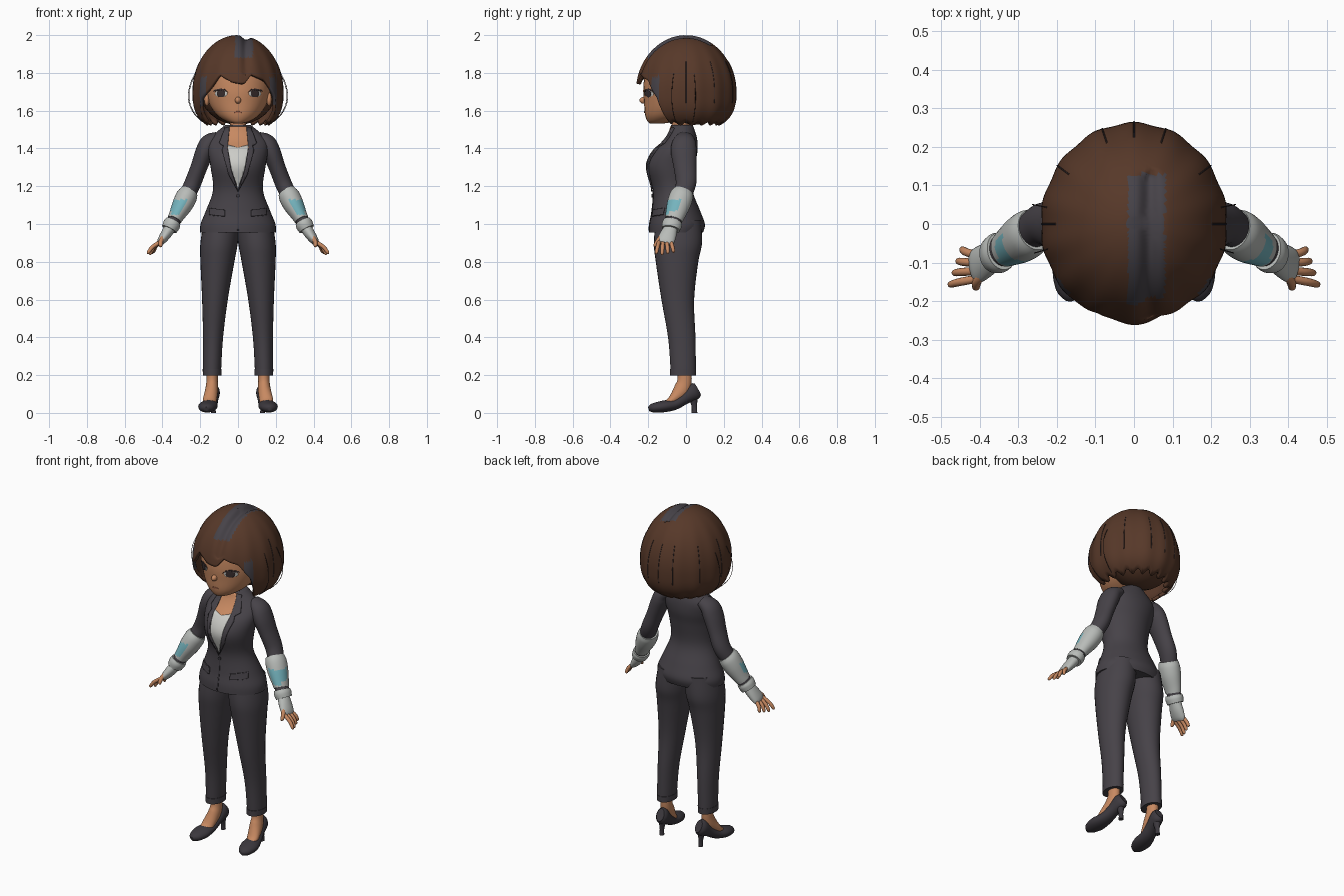
import bpy, bmesh, math
from mathutils import Vector
from mathutils.bvhtree import BVHTree

if "Cube" in bpy.data.objects:
    bpy.data.objects.remove(bpy.data.objects["Cube"])


def material(name, r, g, b):
    m = bpy.data.materials.new(name)
    m.use_nodes = True
    m.diffuse_color = (r, g, b, 1)
    m.node_tree.nodes["Principled BSDF"].inputs["Base Color"].default_value = (r, g, b, 1)
    return m


SKIN = material("skin", .57, .25, .12)
HAIR = material("brown hair", .095, .04, .022)
SUIT = material("charcoal suit", .062, .055, .065)
SHOE = material("dark shoe", .045, .04, .048)
SHIRT = material("shirt white", .60, .60, .57)
ARMOUR = material("pale grey armour", .48, .50, .48)
GLOW = material("cyan panel", .18, .46, .52)
DARK = material("eye dark", .045, .03, .03)
LIP = material("lip", .42, .15, .08)
X, Y, Z = Vector((1, 0, 0)), Vector((0, 1, 0)), Vector((0, 0, 1))


def finish(name, bm, mats, mirror=False, angle=50):
    me = bpy.data.meshes.new(name)
    bmesh.ops.recalc_face_normals(bm, faces=bm.faces)
    bm.to_mesh(me)
    bm.free()
    for m in mats:
        me.materials.append(m)
    for p in me.polygons:
        p.use_smooth = True
    me.set_sharp_from_angle(angle=math.radians(angle))
    ob = bpy.data.objects.new(name, me)
    bpy.context.collection.objects.link(ob)
    if mirror:
        ob.modifiers.new("Mirror", 'MIRROR').use_mirror_merge = False
    return ob


def spline(secs, steps):
    # Catmull-Rom interpolation of centre and radii
    out = []
    for i in range(len(secs) - 1):
        a, b, c, d = (secs[min(max(k, 0), len(secs) - 1)] for k in range(i - 1, i + 3))
        for s in range(steps):
            t = s / steps
            out.append([.5 * (2 * q + (r - p) * t + (2 * p - 5 * q + 4 * r - w) * t * t
                              + (3 * q - p - 3 * r + w) * t ** 3)
                        for p, q, r, w in zip(a, b, c, d)])
    return out + [list(secs[-1])]


def loft(name, secs, mats, ref=None, mirror=False, n=28, steps=5, rule=None):
    # ref None: level rings; otherwise rings follow the path, second radius near ref
    rows = spline(secs, steps)
    bm = bmesh.new()
    rings = []
    for i, (x, y, z, ru, rv) in enumerate(rows):
        u, v = X, Y
        if ref:
            t = Vector(rows[min(i + 1, len(rows) - 1)][:3]) - Vector(rows[max(i - 1, 0)][:3])
            t.normalize()
            v = (ref - t * ref.dot(t)).normalized()
            u = v.cross(t)
        angles = [2 * math.pi * k / n for k in range(n)]
        rings.append([bm.verts.new(Vector((x, y, z)) + u * max(ru, .001) * math.cos(a)
                                   + v * max(rv, .001) * math.sin(a)) for a in angles])
    for a, b in zip(rings, rings[1:]):
        for k in range(n):
            bm.faces.new((a[k], a[k - 1], b[k - 1], b[k]))
    bm.faces.new(rings[0])
    bm.faces.new(rings[-1])
    bmesh.ops.recalc_face_normals(bm, faces=bm.faces)
    if rule:
        for f in bm.faces:
            f.material_index = rule(f.calc_center_median(), f.normal)
    return finish(name, bm, mats, mirror)


def level(z, rx, front, back, x=0):
    return (x, (front + back) / 2, z, rx, (back - front) / 2)


def ball(name, c, r, mat, mirror=False):
    bm = bmesh.new()
    bmesh.ops.create_uvsphere(bm, u_segments=24, v_segments=16, radius=1)
    for v in bm.verts:
        v.co = Vector([c[i] + r[i] * v.co[i] for i in range(3)])
    return finish(name, bm, [mat], mirror)


def plate(name, outline, target, mat, lift, mirror=False):
    # flat outline in x, z laid on to the front of the target
    bpy.context.view_layer.update()
    tree = BVHTree.FromObject(target, bpy.context.evaluated_depsgraph_get())
    bm = bmesh.new()
    bm.faces.new([bm.verts.new((x, -1, z)) for x, z in outline])
    for axis, k in ((X, 0), (Z, 1)):
        lo, hi = min(p[k] for p in outline), max(p[k] for p in outline)
        for s in range(1, 12):
            bmesh.ops.bisect_plane(bm, geom=bm.verts[:] + bm.edges[:] + bm.faces[:],
                                   plane_co=axis * (lo + (hi - lo) * s / 12), plane_no=axis)
    for v in bm.verts[:]:
        hit = tree.ray_cast(v.co, Y)[0]
        if hit:
            v.co.y = hit.y - lift
        else:
            bm.verts.remove(v)
    bmesh.ops.recalc_face_normals(bm, faces=bm.faces)
    if sum(f.normal.y for f in bm.faces) > 0:
        bmesh.ops.reverse_faces(bm, faces=bm.faces)
    me_ob = finish(name, bm, [mat], mirror)
    rim = me_ob.modifiers.new("Thickness", 'SOLIDIFY')
    rim.thickness, rim.offset = lift * .9, -1


def oval(x, z, rx, rz):
    return [(x + rx * math.cos(k * math.pi / 10), z + rz * math.sin(k * math.pi / 10))
            for k in range(20)]


# Head and face
head = loft("head", [level(1.532, .02, -.19, -.12), level(1.545, .065, -.205, -.05),
                     level(1.58, .115, -.217, .03), level(1.64, .155, -.222, .1),
                     level(1.72, .172, -.226, .12), level(1.82, .17, -.21, .12),
                     level(1.9, .12, -.15, .1), level(1.93, .03, -.06, .03)], [SKIN])
loft("neck", [level(1.42, .055, -.085, .03), level(1.5, .043, -.075, .02),
              level(1.6, .045, -.08, .02)], [SKIN])
ball("nose", (0, -.224, 1.655), (.016, .022, .018), SKIN)
ball("ear", (.165, -.09, 1.66), (.014, .022, .035), SKIN, True)
plate("eye_white", oval(.09, 1.69, .033, .018), head, SHIRT, .002, True)
plate("iris", oval(.09, 1.691, .022, .02), head, DARK, .004, True)
plate("upper_lash", [(.052, 1.695), (.07, 1.705), (.095, 1.709), (.13, 1.7), (.125, 1.71),
                     (.095, 1.717), (.07, 1.713)], head, DARK, .005, True)
plate("mouth", oval(0, 1.592, .022, .005), head, LIP, .003)

# Bob hair with a fringe, a parting and a grey streak
FRINGE = [(-64, 1.53), (-54, 1.66), (-40, 1.71), (-25, 1.79), (-8, 1.75), (8, 1.74),
          (18, 1.79), (38, 1.76), (54, 1.67), (64, 1.53)]


def hem(deg):
    for (a, za), (b, zb) in zip(FRINGE, FRINGE[1:]):
        if a <= deg <= b:
            return za + (zb - za) * (deg - a) / (b - a)
    return 1.53 + .01 * math.cos(math.radians(deg * 20))


def hair_point(deg, z, grow=1.0):
    h = (z - 1.7) / .3 if z > 1.7 else (1.7 - z) / .22
    r = .25 * math.sqrt(max(0, 1 - h ** (2 if z > 1.7 else 3))) * grow
    a = math.radians(deg)
    r *= 1 + .01 * math.cos(14 * a) * min(1, (2 - z) * 6)
    p = Vector((r * math.sin(a) * .965, -r * math.cos(a) * 1.05, z))
    if z > 1.8 and -.27 < p.y < .13:
        p.z -= .022 * math.exp(-((p.x - .04) / .02) ** 2)
    return p


bm = bmesh.new()
SEG, ROWS = 120, 36
grid = []
for i in range(1, ROWS + 1):
    grid.append([])
    for k in range(SEG):
        deg = -180 + 360 * k / SEG
        grid[-1].append(bm.verts.new(hair_point(deg, 2 - (2 - hem(deg)) * (i / ROWS) ** 1.7)))
for a, b in zip(grid, grid[1:]):
    for k in range(SEG):
        bm.faces.new((a[k - 1], b[k - 1], b[k], a[k]))
bm.faces.new(grid[0])
for f in bm.faces:
    c = f.calc_center_median()
    deg = abs(math.degrees(math.atan2(c.x, -c.y)))
    streak = -.015 < c.x < .08 and -.25 < c.y < .13 and c.z > 1.88
    lock = 43 < deg < 54 and c.z < 1.78
    f.material_index = int(streak or lock)
hair = finish("bob_hair", bm, [HAIR, SUIT], angle=80)
shell = hair.modifiers.new("Thickness", 'SOLIDIFY')
shell.thickness, shell.offset = .018, -1
ball("hair_underlayer", (0, .045, 1.715), (.205, .185, .19), HAIR)


def strand(name, points, r):
    cu = bpy.data.curves.new(name, 'CURVE')
    cu.dimensions, cu.bevel_depth, cu.bevel_resolution = '3D', r, 1
    sp = cu.splines.new('POLY')
    sp.points.add(len(points) - 1)
    for q, p in zip(sp.points, points):
        q.co = (*p, 1)
    cu.materials.append(DARK)
    bpy.context.collection.objects.link(bpy.data.objects.new(name, cu))


for deg in (-160, -125, -90, 90, 125, 160, 180):
    strand("hair_crease", [hair_point(deg, 1.86 - .02 * k, 1.002) for k in range(12)], .002)
for deg in (-100, -75, 75, 100):
    strand("loose_strand", [hair_point(deg, 1.8 - .02 * k, 1 + .1 * math.sin(k * math.pi / 13))
                            for k in range(14)], .0015)

# Suit jacket, shirt and lapels
jacket = loft("jacket", [level(.955, .2, -.195, .09), level(1.0, .198, -.193, .1),
                         level(1.07, .17, -.18, .075), level(1.18, .132, -.175, .035),
                         level(1.3, .145, -.208, .045), level(1.38, .158, -.18, .06),
                         level(1.44, .155, -.12, .06), level(1.485, .115, -.09, .05),
                         level(1.525, .066, -.078, .035)], [SUIT], n=40)
plate("chest_skin", [(-.048, 1.515), (-.06, 1.4), (.06, 1.4), (.048, 1.515)], jacket, SKIN, .003)
plate("shirt", [(-.056, 1.42), (0, 1.405), (.056, 1.42), (.035, 1.29), (0, 1.19), (-.035, 1.29)],
      jacket, SHIRT, .005)
plate("lapel", [(.046, 1.515), (.07, 1.51), (.1, 1.43), (.078, 1.415), (.085, 1.39),
                (.05, 1.26), (0, 1.17), (.038, 1.29), (.056, 1.4)], jacket, SUIT, .009, True)
plate("pocket_flap", [(.07, 1.075), (.15, 1.085), (.155, 1.05), (.07, 1.04)],
      jacket, SUIT, .009, True)
plate("front_seam", [(-.003, 1.18), (.003, 1.18), (.004, .965), (-.004, .965)], jacket, SHOE, .003)
plate("button", oval(0, 1.15, .009, .009), jacket, SHOE, .008)

# Trousers
loft("trouser_leg", [level(.2, .046, -.08, .05, .137), level(.235, .048, -.082, .052, .137),
                     level(.4, .053, -.095, .05, .132), level(.6, .068, -.13, .043, .122),
                     level(.8, .09, -.16, .065, .109), level(.9, .099, -.17, .085, .1),
                     level(1.02, .095, -.16, .08, .085)], [SUIT], mirror=True)
loft("trouser_cuff", [level(.198, .049, -.084, .053, .137), level(.232, .05, -.085, .054, .137)],
     [SUIT], mirror=True, steps=1)

# Feet and heeled shoes
loft("foot", [(.137, -.008, .24, .03, .036), (.137, -.008, .17, .03, .038),
              (.14, -.025, .12, .034, .042), (.15, -.07, .068, .036, .026),
              (.154, -.1, .05, .03, .018)], [SKIN], ref=Y, mirror=True)
loft("shoe", [(.168, -.197, .02, .012, .012), (.166, -.175, .026, .036, .024),
              (.16, -.12, .034, .051, .031), (.15, -.06, .046, .042, .03),
              (.139, -.005, .08, .036, .034), (.131, .04, .112, .035, .046),
              (.128, .062, .125, .022, .036)], [SHOE], ref=Z, mirror=True)
loft("shoe_heel", [level(0, .013, .03, .06, .13), level(.04, .012, .028, .058, .13),
                   level(.1, .028, .005, .066, .13)], [SHOE], mirror=True)

# Sleeves
loft("sleeve", [(.105, -.005, 1.46, .03, .045), (.15, -.01, 1.432, .046, .062),
                (.175, -.012, 1.385, .049, .068), (.207, -.005, 1.3, .044, .06),
                (.24, .0, 1.215, .044, .054), (.275, -.025, 1.14, .042, .046)],
     [SUIT], ref=Y, mirror=True)


# Forearm armour with glowing panels
def panel(c, normal):
    facing = normal.dot(Vector((.25, -.9, .3)).normalized()) > .8
    side = normal.dot(Vector((.85, -.2, .45)).normalized()) > .93
    return int((facing and 1.05 < c.z < 1.13) or (side and 1.07 < c.z < 1.13))


loft("forearm_guard", [(.258, -.015, 1.17, .048, .055), (.272, -.025, 1.145, .056, .063),
                       (.295, -.04, 1.1, .054, .062), (.325, -.058, 1.045, .042, .052),
                       (.337, -.066, 1.022, .038, .047)], [ARMOUR, GLOW],
     ref=Y, mirror=True, rule=panel)
loft("wrist_gap", [(.33, -.06, 1.035, .035, .042), (.35, -.073, 1.0, .035, .042)],
     [SUIT], ref=Y, mirror=True)
loft("wrist_band", [(.343, -.07, 1.012, .042, .05), (.352, -.075, .995, .046, .053),
                    (.364, -.08, .972, .042, .048)], [ARMOUR], ref=Y, mirror=True)
loft("glove", [(.36, -.08, .978, .03, .036), (.383, -.094, .943, .028, .044),
               (.405, -.107, .912, .022, .046), (.416, -.113, .896, .014, .04)],
     [ARMOUR], ref=Y, mirror=True)

# Fingers and thumb


def finger(name, a, b, r):
    a, b = Vector(a), Vector(b)
    mid = (a + b) / 2 + Vector((.006, 0, .004))
    loft(name, [(*a, r, r), (*mid, r, r), (*a.lerp(b, .92), r * .8, r * .8), (*b, .002, .002)],
         [SKIN], ref=Y, mirror=True, n=12, steps=3)


for i in range(4):
    finger("finger", (.412, -.143 + .021 * i, .905), (.481 - .011 * i, -.158 + .031 * i,
                                                      .838 + .006 * abs(i - 1)), .0105)
finger("thumb", (.388, -.125, .94), (.412, -.168, .88), .012)
